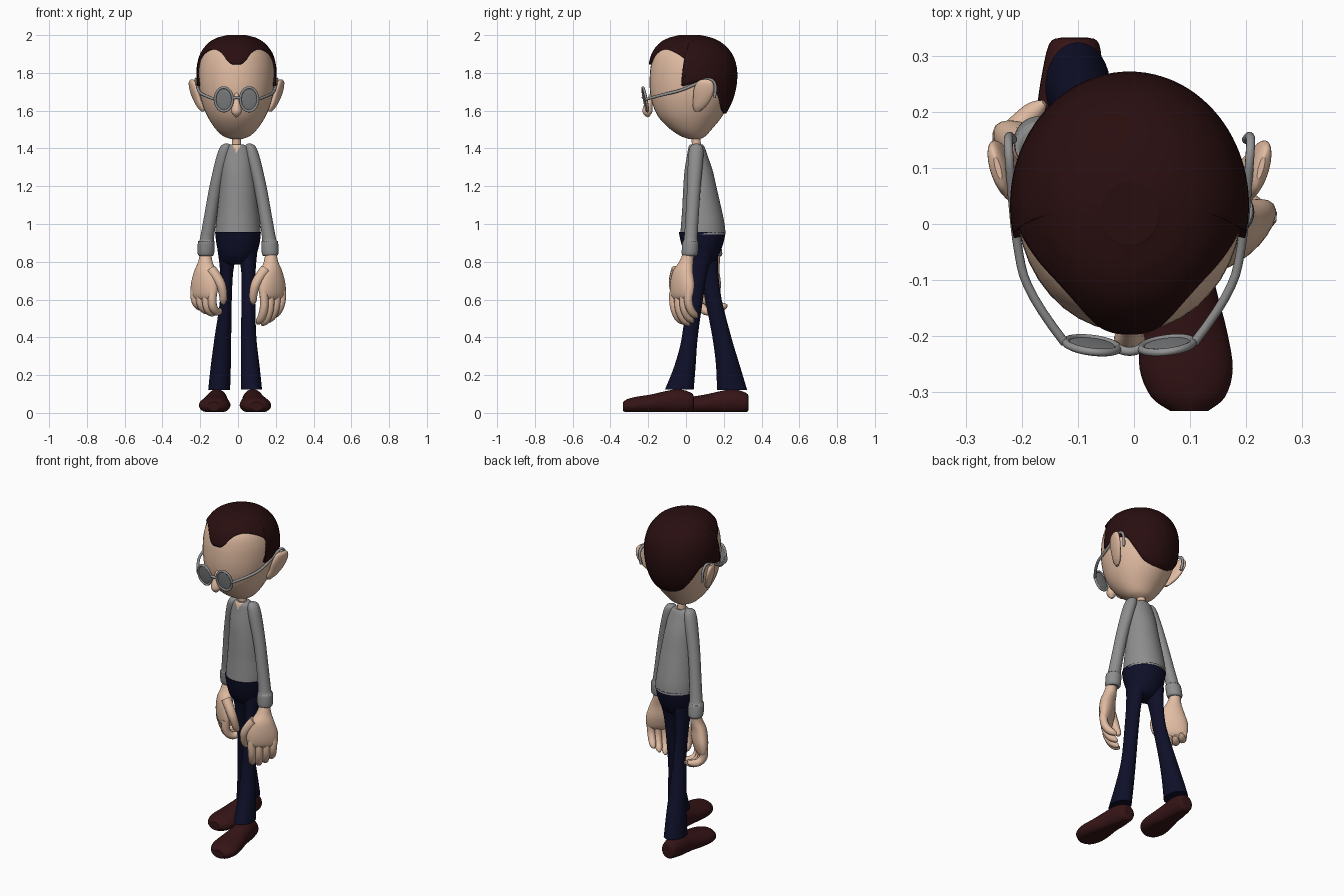
import bpy, bmesh, math
from mathutils import Vector

if "Cube" in bpy.data.objects:
    bpy.data.objects.remove(bpy.data.objects["Cube"])

def mat(name, r, g, b):
    m = bpy.data.materials.new(name)
    m.diffuse_color = (r, g, b, 1)
    m.use_nodes = True
    m.node_tree.nodes["Principled BSDF"].inputs["Base Color"].default_value = m.diffuse_color
    return m

SKIN = mat("skin", .75, .50, .36)
HAIR = mat("dark brown hair", .022, .0045, .005)
SHOE = mat("shoe brown", .036, .007, .008)
NAVY = mat("navy trousers", .0045, .005, .022)
GREY = mat("grey sweater", .27, .27, .27)
FRAME = mat("glasses frame", .29, .29, .29)
LENS = mat("lens grey", .22, .225, .23)
CX = -.008  # head centre line

def mesh_object(name, verts, faces, *mats):
    me = bpy.data.meshes.new(name)
    me.from_pydata([tuple(v) for v in verts], [], faces)
    for m in mats:
        me.materials.append(m)
    bm = bmesh.new()
    bm.from_mesh(me)
    bmesh.ops.recalc_face_normals(bm, faces=bm.faces)
    for f in bm.faces:
        f.smooth = len(f.verts) <= 4
    bm.to_mesh(me)
    bm.free()
    ob = bpy.data.objects.new(name, me)
    bpy.context.collection.objects.link(ob)
    return ob

def smooth_rings(rings, sub):
    """Catmull-Rom interpolation through the given rings."""
    out = []
    for i in range(len(rings) - 1):
        p0, p1 = rings[max(i - 1, 0)], rings[i]
        p2, p3 = rings[i + 1], rings[min(i + 2, len(rings) - 1)]
        for k in range(sub):
            t = k / sub
            out.append(tuple(.5 * (2 * b + (c - a) * t + (2 * a - 5 * b + 4 * c - d) * t * t
                                   + (3 * b - a - 3 * c + d) * t ** 3)
                             for a, b, c, d in zip(p0, p1, p2, p3)))
    return out + [tuple(rings[-1])]

def loft(name, rings, *mats, n=32, sub=4, place=lambda a, b, t: (a, b, t)):
    """Rings are (t, a, b, ra, rb): ellipses stacked along t."""
    rs = smooth_rings(rings, sub)
    verts, faces = [], []
    for t, a, b, ra, rb in rs:
        for k in range(n):
            w = 2 * math.pi * k / n
            verts.append(place(a + ra * math.cos(w), b + rb * math.sin(w), t))
    for i in range(len(rs) - 1):
        for k in range(n):
            j = (k + 1) % n
            faces.append((i * n + k, i * n + j, i * n + n + j, i * n + n + k))
    faces += [tuple(range(n)), tuple(range(len(verts) - n, len(verts)))]
    return mesh_object(name, verts, faces, *mats)

def tube(name, pts, radii, m, cyclic=False):
    cu = bpy.data.curves.new(name, 'CURVE')
    cu.dimensions = '3D'
    cu.bevel_depth, cu.bevel_resolution, cu.use_fill_caps = 1, 3, True
    sp = cu.splines.new('NURBS')
    sp.points.add(len(pts) - 1)
    for p, co, r in zip(sp.points, pts, radii):
        p.co, p.radius = (*co, 1), r
    sp.order_u, sp.resolution_u = 3, 5
    sp.use_cyclic_u, sp.use_endpoint_u = cyclic, not cyclic
    sp.use_smooth = True
    cu.materials.append(m)
    ob = bpy.data.objects.new(name, cu)
    bpy.context.collection.objects.link(ob)
    bpy.ops.object.select_all(action='DESELECT')
    ob.select_set(True)
    bpy.context.view_layer.objects.active = ob
    bpy.ops.object.convert(target='MESH')

# Head: egg-shaped loft
HEAD = [(1.45, CX, .045, .03, .03), (1.465, CX, .038, .07, .065), (1.5, CX, .027, .108, .108),
        (1.55, CX, .022, .143, .155), (1.6, CX, .023, .168, .187), (1.66, CX, .027, .188, .211),
        (1.72, CX, .031, .198, .223), (1.78, CX, .034, .201, .226), (1.84, CX, .034, .197, .22),
        (1.9, CX, .03, .179, .2), (1.95, CX, .025, .14, .157), (1.978, CX, .022, .093, .104),
        (1.992, CX, .02, .035, .04)]
loft("head", HEAD, SKIN, n=40, sub=4)
FINE = smooth_rings(HEAD, 12)

def head_ring(z):
    for r, q in zip(FINE, FINE[1:]):
        if z <= q[0]:
            f = (z - r[0]) / (q[0] - r[0])
            return [u + (v - u) * f for u, v in zip(r, q)]
    return FINE[-1]

# Hair: shell from the crown down to a hairline of (degrees from front, height)
LINE = [(0, 1.845), (7, 1.846), (14, 1.865), (21, 1.895), (32, 1.918), (46, 1.925), (60, 1.915),
        (73, 1.893), (82, 1.86), (82, 1.8), (76, 1.735), (88, 1.74), (103, 1.755), (117, 1.745),
        (130, 1.68), (145, 1.615), (162, 1.59), (180, 1.585)]
half = smooth_rings(LINE, 4)
line = half + [(360 - a, z) for a, z in half[-2:0:-1]]
n, rows = len(line), 20
verts, faces = [], []
for i in range(-1, rows + 1):
    t = max(i, 0) / rows
    off = -.01 if i < 0 else .012
    for k, (a, zl) in enumerate(line):
        even = 360 * k / n
        w = math.radians(a + (even - a) * t * t)
        z = zl + (1.991 - zl) * math.sin(t * math.pi / 2)
        _, x, y, rx, ry = head_ring(z)
        verts.append((x + (rx + off) * math.sin(w), y - (ry + off) * math.cos(w), z + .009 * t))
for i in range(rows + 1):
    for k in range(n):
        j = (k + 1) % n
        faces.append((i * n + k, i * n + j, i * n + n + j, i * n + n + k))
faces.append(tuple(range(len(verts) - n, len(verts))))
mesh_object("hair", verts, faces, HAIR)

# Nose and neck
tube("nose", [(CX, -.175, 1.70), (CX, -.195, 1.65), (CX, -.204, 1.61), (CX, -.204, 1.585),
              (CX, -.2, 1.566)], [.01, .018, .028, .028, .006], SKIN)
loft("neck", [(1.37, -.008, .055, .028, .028), (1.42, -.008, .055, .024, .024),
              (1.48, -.008, .05, .024, .024)], SKIN, n=20)

# Ears and glasses
for s in (-1, 1):
    loft("ear", [(1.765, .232, .1, .005, .02), (1.75, .232, .1, .015, .042),
                 (1.71, .224, .095, .019, .054), (1.66, .21, .085, .019, .047),
                 (1.62, .195, .07, .017, .034), (1.595, .186, .06, .007, .012)], SKIN, n=20,
         place=lambda a, b, t: (CX + s * (a + .25 * (b - .09)), b, t))
    lx = CX + s * .067
    rim = [(lx + .047 * math.cos(w), -.216 - .2 * .06 * math.sin(w) + .12 * s * .047 * math.cos(w),
            1.66 + .063 * math.sin(w)) for w in [2 * math.pi * k / 20 for k in range(20)]]
    tube("glasses_rim", rim, [.007] * 20, FRAME, cyclic=True)
    bpy.ops.mesh.primitive_uv_sphere_add(segments=28, ring_count=14, radius=1,
                                         location=(lx, -.216, 1.66), rotation=(.2, 0, .12 * s))
    ob = bpy.context.object
    ob.name, ob.scale = "lens", (.045, .005, .061)
    ob.data.materials.append(LENS)
    bpy.ops.object.shade_smooth()
    arm = [(.115, -.212, 1.66), (.183, -.125, 1.685), (.202, -.03, 1.705), (.21, .06, 1.745),
           (.215, .125, 1.775), (.217, .165, 1.735), (.208, .15, 1.67)]
    tube("glasses_temple", [(CX + s * x, y, z) for x, y, z in arm], [.008] * 7, FRAME)
tube("glasses_bridge", [(CX - .02, -.222, 1.665), (CX, -.232, 1.675), (CX + .02, -.222, 1.665)],
     [.008] * 3, FRAME)

# Sweater body, with a V-shaped neck opening coloured as skin
ob = loft("sweater", [(1.42, -.006, .055, .036, .034), (1.405, -.006, .056, .06, .043),
                      (1.36, -.005, .06, .075, .055), (1.28, -.003, .067, .086, .075),
                      (1.18, 0, .075, .098, .09), (1.08, 0, .084, .108, .104),
                      (1.0, 0, .089, .117, .115), (.945, 0, .09, .12, .12)],
          GREY, SKIN, n=64, sub=6)
for p in ob.data.polygons:
    c = p.center
    if c.y < .055 and abs(c.x + .008) < .6 * (c.z - 1.38):
        p.material_index = 1

# Trousers: hips and two flared legs in mid-stride
loft("hips", [(.957, 0, .086, .121, .124), (.9, 0, .086, .115, .112), (.84, -.002, .085, .1, .09),
              (.8, -.003, .085, .083, .06), (.785, -.003, .085, .05, .03)], NAVY)
loft("front_leg", [(.86, .05, .085, .053, .07), (.75, .055, .065, .038, .05),
                   (.6, .055, .045, .036, .045), (.4, .056, .02, .041, .042),
                   (.25, .065, -.005, .049, .056), (.125, .072, -.035, .055, .076)], NAVY)
loft("back_leg", [(.86, -.055, .1, .053, .07), (.75, -.06, .12, .035, .05),
                  (.6, -.064, .145, .031, .044), (.4, -.08, .19, .044, .05),
                  (.25, -.091, .222, .053, .063), (.12, -.1, .244, .058, .08)], NAVY)

# Shoes: flat-bottomed lofts running from heel to toe
SHOE_RINGS = [(0, 0, .05, .025, .03), (-.012, 0, .055, .045, .05), (-.08, 0, .06, .056, .065),
              (-.15, 0, .055, .062, .06), (-.23, 0, .045, .077, .052), (-.3, 0, .04, .083, .046),
              (-.35, 0, .036, .066, .038), (-.375, 0, .034, .034, .024)]
for name, hx, hy, k in (("front_shoe", .072, .042, .07), ("back_shoe", -.106, .332, -.06)):
    loft(name, SHOE_RINGS, SHOE,
         place=lambda a, b, t: (hx + a - k * t, hy + t, max(b, .005)))

# Sleeves with cuffs, and hands turned half outward
SLEEVE = [(1.425, .06, 0, .01, .01), (1.41, .065, 0, .028, .033), (1.35, .08, 0, .036, .04),
          (1.2, .117, 0, .034, .036), (1.05, .144, 0, .034, .035), (.92, .165, 0, .037, .036),
          (.905, .168, 0, .044, .043), (.845, .17, 0, .044, .043), (.83, .17, 0, .034, .034)]
PALM = [(.15, .018, -.03, .029, .029), (.1, .01, -.02, .04, .036), (.05, 0, -.005, .066, .042),
        (-.02, 0, 0, .087, .043), (-.08, 0, .004, .084, .032), (-.105, 0, .004, .06, .014)]
STRAIGHT = [(.006, -.06), (.014, -.13), (-.015, -.2), (-.05, -.225), (-.062, -.236)]
CURLED = [(.006, -.06), (.014, -.125), (-.025, -.172), (-.07, -.165), (-.085, -.158)]
c, s40 = math.cos(.7), math.sin(.7)
for s, ywrist, hx, hy, bend in ((1, .02, .18, -.02, STRAIGHT), (-1, .15, .178, .12, CURLED)):
    loft("sleeve", SLEEVE, GREY, n=24,
         place=lambda a, b, t: (s * a, b + .055 + (ywrist - .055) * (1.41 - t) / .57, t))

    def hand(u, v, z):
        return (s * (hx + u * c + v * s40), hy + u * s40 - v * c, .7 + z)

    loft("palm", PALM, SKIN, n=24, place=hand)
    for u, length in ((-.064, .97), (-.021, 1.0), (.022, .93), (.063, .82)):
        tube("finger", [hand(u * (1 - .06 * i), v, z * length) for i, (v, z) in enumerate(bend)],
             [.023, .023, .022, .019, .006], SKIN)
    tube("thumb", [hand(-.045, 0, .06), hand(-.095, -.015, .0), hand(-.102, -.035, -.07),
                   hand(-.088, -.05, -.115), hand(-.082, -.053, -.125)],
         [.028, .028, .022, .019, .006], SKIN)
